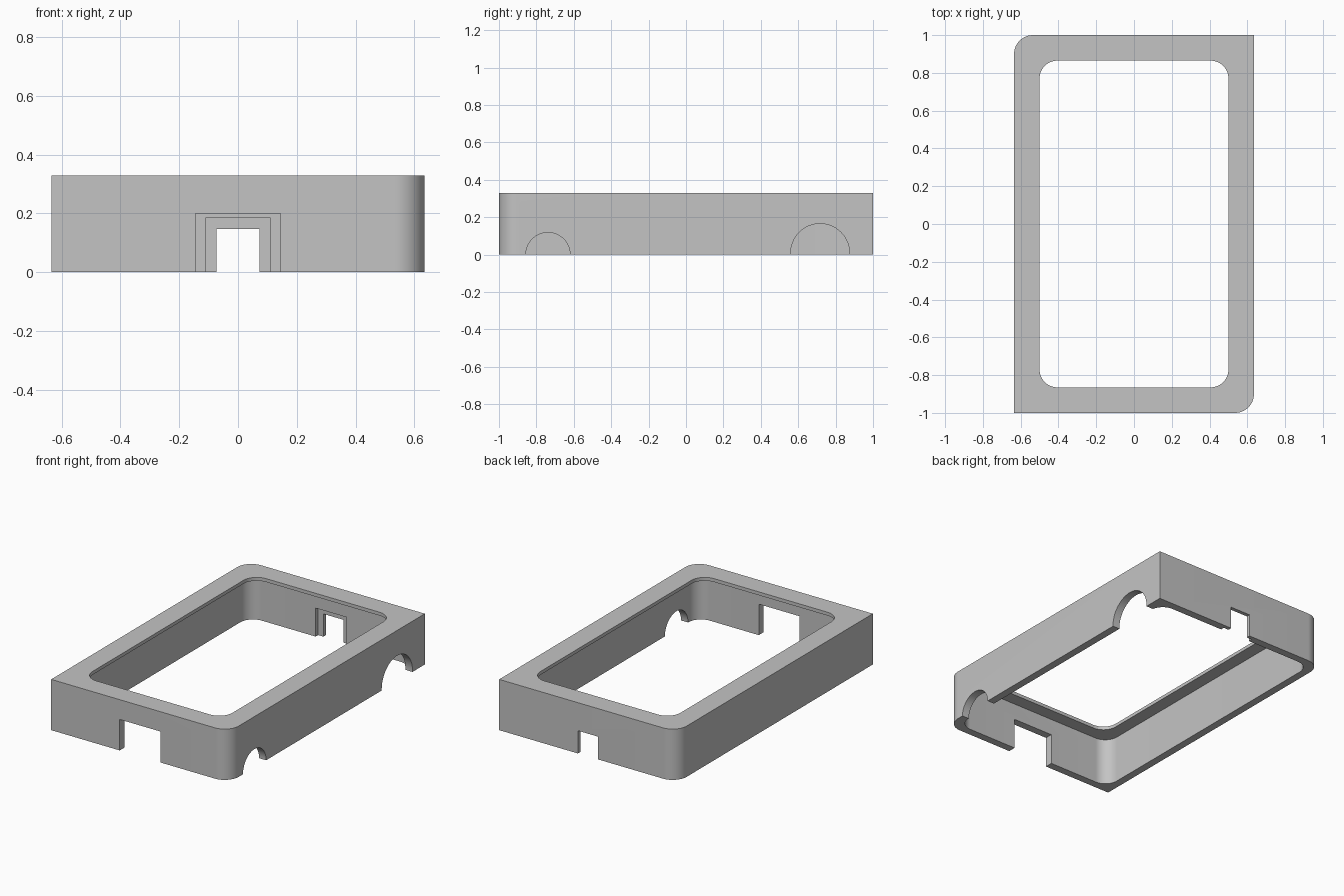
import bpy
import bmesh
from math import pi, cos, sin, radians

default = bpy.data.objects.get("Cube")
if default:
    bpy.data.objects.remove(default, do_unlink=True)

HALF_X, HALF_Y, HEIGHT = 0.635, 1.0, 0.328
WALL, LIP = 0.05, 0.022

grey = bpy.data.materials.new("plain grey")
grey.use_nodes = True
colour = (0.55, 0.55, 0.55, 1)
grey.diffuse_color = colour
grey.node_tree.nodes["Principled BSDF"].inputs["Base Color"].default_value = colour


def prism(name, outline, offset):
    """Extrude a closed 3D outline along an offset vector."""
    bm = bmesh.new()
    face = bm.faces.new([bm.verts.new(p) for p in outline])
    top = bmesh.ops.extrude_face_region(bm, geom=[face])
    verts = [v for v in top["geom"] if isinstance(v, bmesh.types.BMVert)]
    bmesh.ops.translate(bm, verts=verts, vec=offset)
    bmesh.ops.recalc_face_normals(bm, faces=bm.faces)
    mesh = bpy.data.meshes.new(name)
    bm.to_mesh(mesh)
    bm.free()
    mesh.materials.append(grey)
    obj = bpy.data.objects.new(name, mesh)
    bpy.context.collection.objects.link(obj)
    return obj


def rounded_block(name, hx, hy, radii, z0, z1, steps=16):
    """Upright block with one radius per corner, counter-clockwise from +x +y."""
    outline = []
    signs = [(1, 1), (-1, 1), (-1, -1), (1, -1)]
    for i, ((sx, sy), r) in enumerate(zip(signs, radii)):
        if r == 0:
            outline.append((sx * hx, sy * hy, z0))
            continue
        for k in range(steps + 1):
            a = (i + k / steps) * pi / 2
            outline.append((sx * (hx - r) + r * cos(a), sy * (hy - r) + r * sin(a), z0))
    return prism(name, outline, (0, 0, z1 - z0))


def notch(name, half_width, height, y0, y1):
    """Rectangular slot cutter, open at the bottom."""
    w = half_width
    outline = [(-w, y0, -0.1), (w, y0, -0.1), (w, y0, height), (-w, y0, height)]
    return prism(name, outline, (0, y1 - y0, 0))


def arch(name, y, z, r, steps=40):
    """Half-round cutter through the +x wall, open at the bottom."""
    x = HALF_X - 2 * WALL
    outline = [(x, y + r * cos(pi * k / steps), z + r * sin(pi * k / steps))
               for k in range(steps + 1)]
    outline += [(x, y - r, -0.1), (x, y + r, -0.1)]
    return prism(name, outline, (4 * WALL, 0, 0))


# Outer shell: two opposite corners rounded, two sharp
frame = rounded_block("case_frame", HALF_X, HALF_Y, (0, 0.1, 0, 0.1), 0, HEIGHT)

inner_y = HALF_Y - WALL
cutters = [
    # Hollow inside and the window through the thin top lip
    rounded_block("cavity_cutter", HALF_X - WALL, inner_y, (0.09,) * 4, -0.1, HEIGHT - LIP),
    rounded_block("window_cutter", 0.5, 0.865, (0.095,) * 4, 0.1, HEIGHT + 0.1),
    # Wide front slot, narrow back slot with a wider recess inside
    notch("front_slot_cutter", 0.145, 0.2, -HALF_Y - 0.1, -inner_y + 0.04),
    notch("back_slot_cutter", 0.073, 0.147, inner_y - 0.04, HALF_Y + 0.1),
    notch("back_recess_cutter", 0.11, 0.184, inner_y - 0.04, inner_y + WALL / 2),
    # Half-round side openings
    arch("small_arch_cutter", -0.738, 0, 0.118),
    arch("large_arch_cutter", 0.717, 0.008, 0.157),
]

bpy.ops.object.select_all(action="DESELECT")
frame.select_set(True)
bpy.context.view_layer.objects.active = frame
for cutter in cutters:
    cutter.hide_render = True
    cut = frame.modifiers.new(cutter.name, "BOOLEAN")
    cut.operation = "DIFFERENCE"
    cut.solver = "EXACT"
    cut.object = cutter
    bpy.ops.object.modifier_apply(modifier=cut.name)
    bpy.data.objects.remove(cutter, do_unlink=True)

bpy.ops.object.shade_smooth_by_angle(angle=radians(30))
